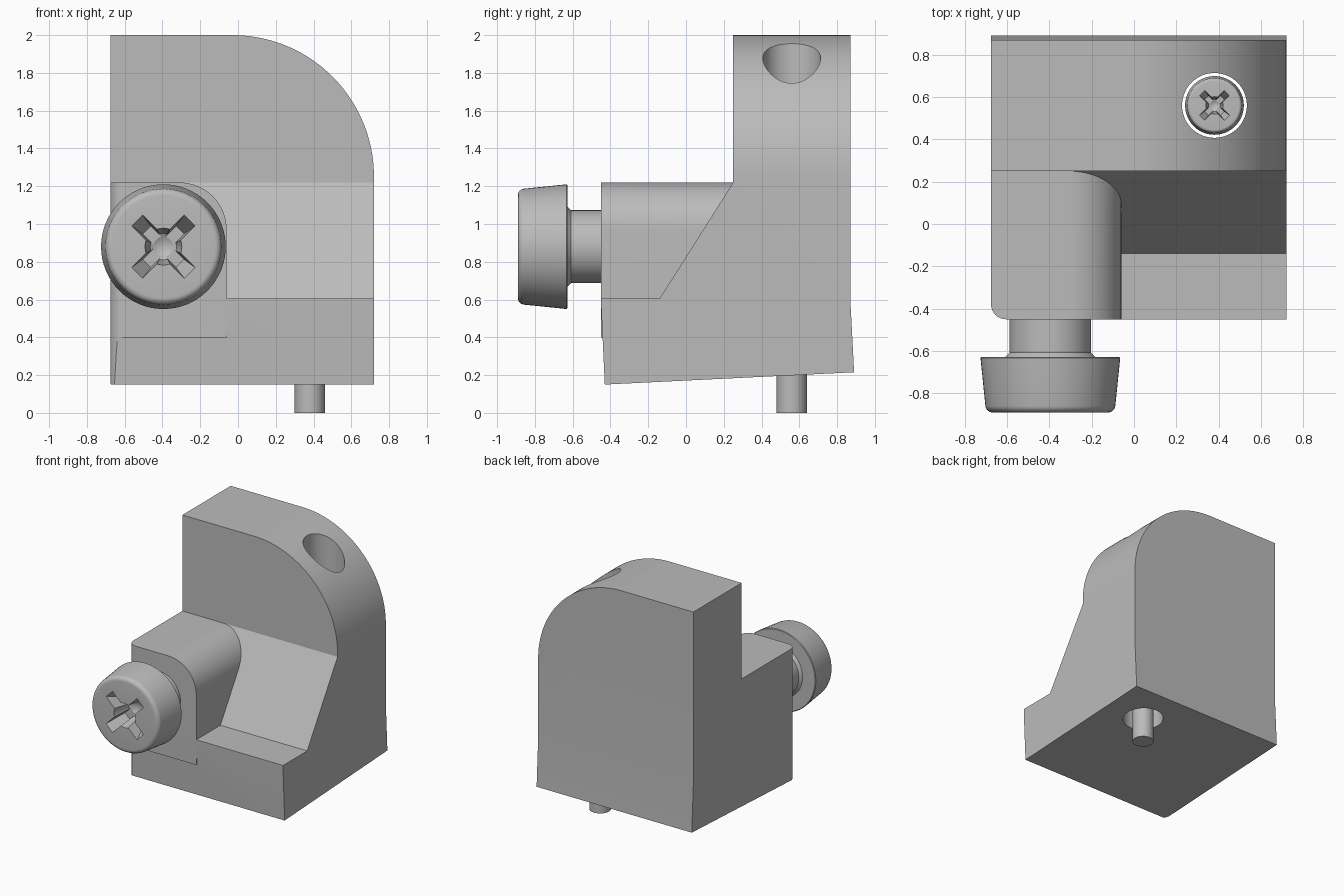
import bpy, bmesh
from math import sin, cos, pi, radians
from mathutils import Vector, Matrix

if "Cube" in bpy.data.objects:
    bpy.data.objects.remove(bpy.data.objects["Cube"])

grey = bpy.data.materials.new("plain grey")
grey.use_nodes = True
colour = (0.5, 0.5, 0.5, 1)
grey.diffuse_color = colour
grey.node_tree.nodes["Principled BSDF"].inputs["Base Color"].default_value = colour


def finish(name, bm):
    bmesh.ops.recalc_face_normals(bm, faces=bm.faces)
    mesh = bpy.data.meshes.new(name)
    bm.to_mesh(mesh)
    bm.free()
    mesh.materials.append(grey)
    obj = bpy.data.objects.new(name, mesh)
    bpy.context.collection.objects.link(obj)
    return obj


def prism(name, points, axis, start, end):
    """Extrude a 2D outline along one axis; the outline uses the other two."""
    bm = bmesh.new()
    verts = []
    for a, b in points:
        co = [a, b]
        co.insert("xyz".index(axis), start)
        verts.append(bm.verts.new(co))
    face = bm.faces.new(verts)
    moved = bmesh.ops.extrude_face_region(bm, geom=[face])["geom"]
    shift = Vector([end - start if c == axis else 0 for c in "xyz"])
    bmesh.ops.translate(bm, vec=shift, verts=[v for v in moved if isinstance(v, bmesh.types.BMVert)])
    return finish(name, bm)


def arc(cx, cy, r, first, last, steps):
    angles = [radians(first + (last - first) * i / steps) for i in range(steps + 1)]
    return [(cx + r * cos(a), cy + r * sin(a)) for a in angles]


def lathe(name, profile, matrix=Matrix(), steps=64):
    """Turn an (r, z) profile whose ends lie on the axis."""
    bm = bmesh.new()
    verts = [bm.verts.new((r, 0, z)) for r, z in profile]
    edges = [bm.edges.new(pair) for pair in zip(verts, verts[1:])]
    bmesh.ops.spin(bm, geom=verts + edges, axis=(0, 0, 1), cent=(0, 0, 0),
                   angle=2 * pi, steps=steps, use_merge=True)
    bmesh.ops.remove_doubles(bm, verts=bm.verts, dist=1e-5)
    bmesh.ops.transform(bm, matrix=matrix, verts=bm.verts)
    return finish(name, bm)


def combine(obj, other, operation):
    mod = obj.modifiers.new(operation, "BOOLEAN")
    mod.operation, mod.object, mod.solver = operation, other, "EXACT"
    bpy.context.view_layer.objects.active = obj
    bpy.ops.object.modifier_apply(modifier=mod.name)
    bpy.data.objects.remove(other)


def smooth(obj):
    bpy.ops.object.select_all(action="DESELECT")
    obj.select_set(True)
    bpy.context.view_layer.objects.active = obj
    bpy.ops.object.shade_smooth_by_angle(angle=radians(25))


def slot_arm(matrix, angle):
    """Tapered bar that cuts one stroke of the cross recess."""
    bm = bmesh.new()
    bmesh.ops.create_cube(bm, size=1)
    for v in bm.verts:
        top = v.co.z > 0
        v.co.x *= 0.42 if top else 0.25
        v.co.y *= 0.085 if top else 0.06
        v.co.z = 0.03 if top else -0.16
    bmesh.ops.transform(bm, matrix=matrix @ Matrix.Rotation(angle, 4, "Z"), verts=bm.verts)
    return finish("slot_cutter", bm)


def screw(name, matrix, length, neck):
    """Pan head with its outer face at z = 0 and the shank pointing down."""
    profile = [(0, 0)] + arc(0.272, -0.035, 0.035, 90, 5, 6)
    profile += [(0.33, -0.258), (0.325, -0.262), (neck + 0.02, -0.262),
                (neck, -0.282), (neck, -length), (0, -length)]
    obj = lathe(name, profile, matrix)
    for angle in (pi / 4, -pi / 4):
        combine(obj, slot_arm(matrix, angle), "DIFFERENCE")
    cone = lathe("centre_cutter", [(0, 0.01), (0.1, 0.01), (0.07, -0.15), (0, -0.19)], matrix, 24)
    combine(obj, cone, "DIFFERENCE")
    smooth(obj)


# Block: side outline, with the raised boss joined on
left, right = -0.675, 0.72
body = prism("block", [(-0.43, 0.15), (0.89, 0.215), (0.87, 0.6), (0.87, 2), (0.25, 2),
                       (0.25, 1.22), (-0.14, 0.605), (-0.45, 0.605), (-0.45, 0.58)], "x", left, right)
boss = prism("boss", [(left, 0.4), (-0.06, 0.4)] + arc(-0.31, 0.97, 0.25, 0, 90, 16)
             + [(left, 1.22)], "y", -0.45, 0.4)
combine(body, boss, "UNION")

# Rounded shoulder and rounded front left edge
shoulder = prism("shoulder", [(-1, 0), (right, 0)] + arc(right - 0.75, 1.25, 0.75, 0, 90, 40)
                 + [(-1, 2)], "y", -1, 1)
combine(body, shoulder, "INTERSECT")
footprint = prism("footprint", arc(left + 0.07, -0.38, 0.07, 180, 270, 8)
                  + [(1, -0.45), (1, 1), (left, 1)], "z", -1, 3)
combine(body, footprint, "INTERSECT")

# Vertical through hole
hole_x, hole_y = 0.38, 0.56
hole = lathe("hole_cutter", [(0, -1), (0.153, -1), (0.153, 3), (0, 3)],
             Matrix.Translation((hole_x, hole_y, 0)))
combine(body, hole, "DIFFERENCE")
smooth(body)

# Screws
screw("front_screw", Matrix.Translation((-0.395, -0.89, 0.88)) @ Matrix.Rotation(pi / 2, 4, "X"), 0.8, 0.193)
scale = 0.42
screw("vertical_screw", Matrix.Translation((hole_x, hole_y, 1.0)) @ Matrix.Scale(scale, 4), 1.0 / scale, 0.08 / scale)
